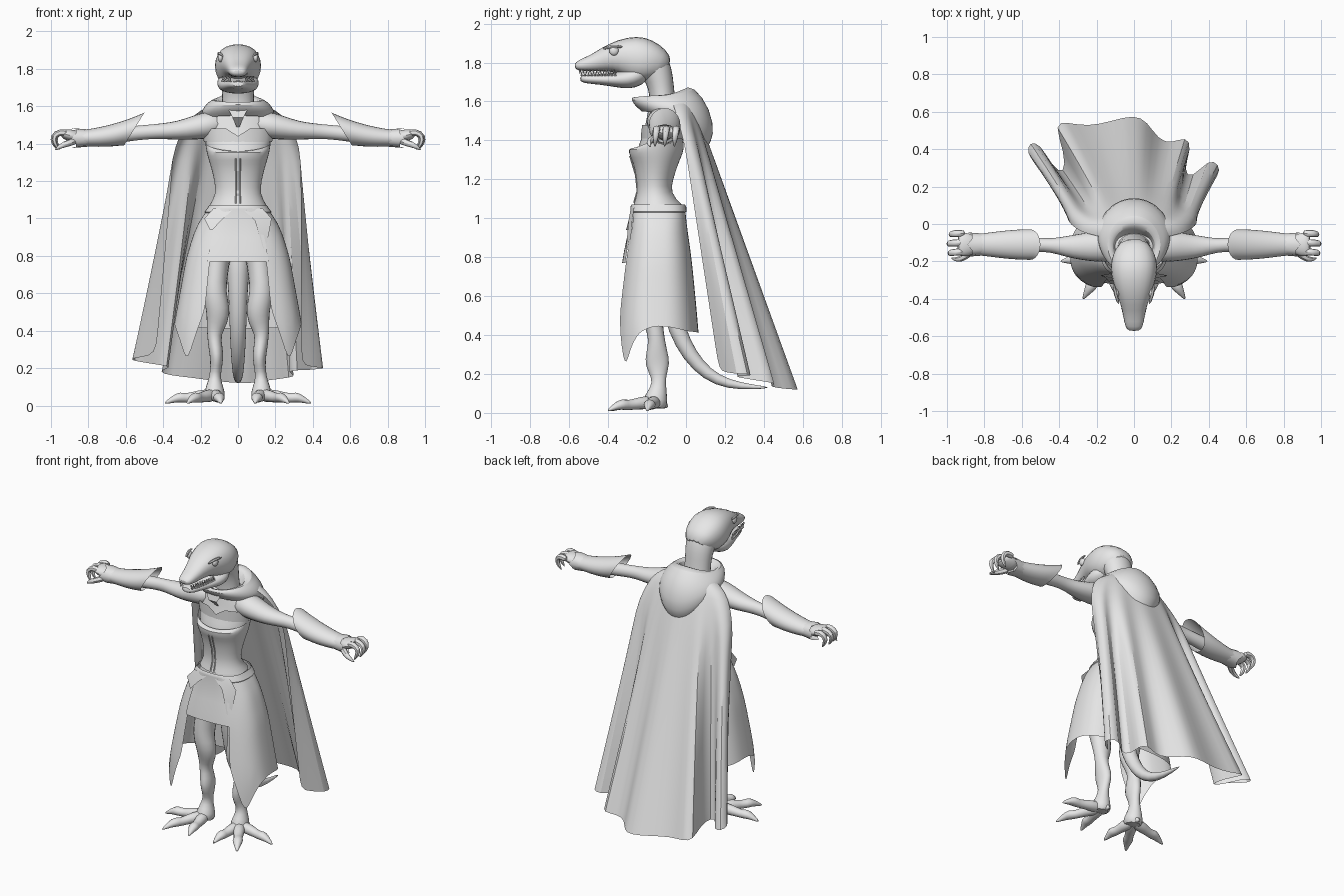
import bpy, bmesh, math
from mathutils import Vector

GREY = bpy.data.materials.new("plain grey")
GREY.diffuse_color = (0.8, 0.8, 0.8, 1)


def finish(name, bm, sub=1, mirror=False, angle=55):
    bmesh.ops.recalc_face_normals(bm, faces=bm.faces[:])
    me = bpy.data.meshes.new(name)
    bm.to_mesh(me)
    bm.free()
    me.materials.append(GREY)
    ob = bpy.data.objects.new(name, me)
    bpy.context.collection.objects.link(ob)
    bpy.ops.object.select_all(action='DESELECT')
    ob.select_set(True)
    bpy.context.view_layer.objects.active = ob
    bpy.ops.object.shade_smooth_by_angle(angle=math.radians(angle))
    if mirror:
        ob.modifiers.new("mirror", 'MIRROR')
    if sub:
        m = ob.modifiers.new("subdivide", 'SUBSURF')
        m.levels = m.render_levels = sub
    return ob


def loft(name, rings, closed=True, cap=True, **kw):
    """Skin a list of equally long point rows."""
    bm = bmesh.new()
    rows = [[bm.verts.new(p) for p in r] for r in rings]
    n = len(rows[0])
    for a, b in zip(rows, rows[1:]):
        for i in range(n if closed else n - 1):
            j = (i + 1) % n
            bm.faces.new((a[i], a[j], b[j], b[i]))
    if cap and closed:
        bm.faces.new(rows[0])
        bm.faces.new(rows[-1])
    return finish(name, bm, **kw)


def spow(v, p):
    return math.copysign(abs(v) ** p, v)


def tube(name, pts, ref=(0, 1, 0), n=10, cap=True, p=1.0, **kw):
    """Sweep a (super)ellipse along points (x, y, z, radius_u[, radius_v])."""
    ps = [Vector(q[:3]) for q in pts]
    rings = []
    for i, q in enumerate(pts):
        t = (ps[min(i + 1, len(ps) - 1)] - ps[max(i - 1, 0)]).normalized()
        u = Vector(ref).cross(t).normalized()
        v = t.cross(u)
        rings.append([ps[i] + u * q[3] * spow(math.cos(a), p) + v * q[-1] * spow(math.sin(a), p)
                      for a in (k * math.tau / n for k in range(n))])
    return loft(name, rings, cap=cap, **kw)


def oval(z, cy, rx, ry, n=20):
    return [(rx * math.sin(a), cy - ry * math.cos(a), z) for a in (k * math.tau / n for k in range(n))]


def lerp_table(t, table):
    for (a, va), (b, vb) in zip(table, table[1:]):
        if t <= b:
            return va + (vb - va) * max(0, t - a) / (b - a)
    return table[-1][1]


Z = (0, 0, 1)

# Head: skull stations (y, half width, bottom z, top z), jaw the same way
skull = [(-.572, .03, 1.765, 1.79), (-.55, .05, 1.755, 1.815), (-.48, .06, 1.752, 1.84),
         (-.42, .077, 1.752, 1.88), (-.35, .105, 1.745, 1.92), (-.27, .128, 1.70, 1.945),
         (-.20, .13, 1.69, 1.925), (-.14, .105, 1.70, 1.88), (-.10, .07, 1.70, 1.82)]
jaw = [(-.545, .03, 1.705, 1.735), (-.52, .048, 1.692, 1.738), (-.44, .068, 1.686, 1.74),
       (-.36, .095, 1.672, 1.75), (-.30, .118, 1.66, 1.77), (-.25, .115, 1.675, 1.79), (-.20, .09, 1.72, 1.80)]
for name, st in (("skull", skull), ("lower_jaw", jaw)):
    tube(name, [(0, y, (a + b) / 2, w, (b - a) / 2) for y, w, a, b in st], ref=Z, n=12, p=.85)
tube("neck", [(0, -.11, 1.48, .10, .08), (0, -.115, 1.57, .09, .07), (0, -.125, 1.65, .087, .067),
              (0, -.135, 1.71, .092, .074), (0, -.16, 1.78, .10, .088), (0, -.20, 1.84, .10, .09),
              (0, -.25, 1.87, .09, .06)], n=12)

# Eyes with brow ridges
bm = bmesh.new()
bmesh.ops.create_uvsphere(bm, u_segments=12, v_segments=8, radius=.024)
for v in bm.verts:
    v.co = (v.co.x * .6 + .094, v.co.y - .37, v.co.z + 1.86)
finish("eye", bm, sub=0, mirror=True)
tube("brow", [(.08, -.43, 1.868, .008), (.097, -.385, 1.886, .011), (.108, -.32, 1.88, .008)],
     ref=Z, n=6, mirror=True)

# Teeth: two rows of small spikes on each side
bm = bmesh.new()
for row, (base, tip) in enumerate(((1.762, 1.738), (1.73, 1.756))):
    for i in range(11):
        f = (i + .5 * row) / 11
        x, y = .04 + .045 * f, -.545 + .19 * f
        ring = [bm.verts.new((x + .007 * math.cos(a), y + .007 * math.sin(a), base))
                for a in (k * math.tau / 4 for k in range(4))]
        top = bm.verts.new((x, y, tip))
        for k in range(4):
            bm.faces.new((ring[k], ring[(k + 1) % 4], top))
finish("teeth", bm, sub=0, mirror=True, angle=20)

# Torso and laced bodice
body = [(1.61, -.11, .09, .07), (1.56, -.11, .16, .085), (1.50, -.115, .195, .09), (1.42, -.125, .178, .10),
        (1.35, -.14, .165, .115), (1.27, -.155, .14, .108), (1.20, -.16, .122, .09), (1.13, -.165, .114, .08),
        (1.07, -.145, .15, .12), (1.0, -.14, .175, .13), (.9, -.14, .17, .125), (.82, -.13, .1, .08)]
loft("torso", [oval(*r) for r in body])
rings = [oval(z, cy, rx + .005, ry + .005) for z, cy, rx, ry in body[8:4:-1]]
rings += [oval(1.31, -.155, .158, .13), oval(1.36, -.155, .172, .15), oval(1.41, -.14, .178, .125)]
rings[-1] = [(x, y, z - .05 * max(0, -(y + .14) / .125)) for x, y, z in rings[-1]]
loft("bodice", rings, cap=False)
loft("chest_band", [[(x, y, z - (.04 if k and abs(x) < .03 and y < -.13 else 0))
                     for x, y, z in oval(z0, -.122, rx, .108)]
                    for k, (z0, rx) in enumerate(((1.41, .182), (1.48, .198)))], cap=False, sub=0)
for s in (-1, 1):
    tube("bodice_lace_edge", [(s * .012, -.268, 1.08, .004), (s * .01, -.25, 1.14, .004),
                              (s * .01, -.258, 1.22, .004), (s * .012, -.288, 1.32, .004)], n=4, sub=0)

# Arms, flared bracers with slanted openings, and clawed hands
tube("arm", [(.08, -.115, 1.51, .09, .08), (.19, -.12, 1.495, .09, .075), (.28, -.122, 1.475, .075, .06),
             (.36, -.12, 1.468, .06, .048), (.44, -.115, 1.465, .038, .042), (.52, -.11, 1.46, .04, .04),
             (.68, -.11, 1.44, .05, .045), (.86, -.11, 1.43, .042, .036)], ref=Z, n=10, mirror=True)
rings = []
for x, z, ry, rz, slant in ((.845, 1.43, .062, .046, 0), (.82, 1.43, .06, .046, 0), (.74, 1.435, .072, .055, .1),
                            (.65, 1.45, .082, .068, .3), (.59, 1.467, .085, .08, .5), (.555, 1.478, .085, .092, .62)):
    rings.append([(x - slant * rz * math.sin(a), -.11 + ry * math.cos(a), z + rz * math.sin(a))
                  for a in (k * math.tau / 12 for k in range(12))])
loft("bracer", rings, cap=False, mirror=True)
loft("bracer_cuff", [[(x + (.025 if k % 3 == 0 and r > .05 else 0), -.11 + (r + .012) * math.cos(k * math.tau / 12),
                       1.43 + r * math.sin(k * math.tau / 12)) for k in range(12)]
                     for x, r in ((.80, .046), (.865, .053))], cap=False, sub=0, mirror=True)
tube("palm", [(.84, -.11, 1.43, .045, .032), (.88, -.11, 1.44, .064, .036), (.92, -.11, 1.45, .07, .032),
              (.945, -.11, 1.455, .055, .02)], ref=Z, mirror=True)
for y, d in ((-.05, .0), (-.10, .012), (-.15, .006)):
    tube("finger", [(.90, y, 1.45, .024), (.95, y, 1.465, .023), (.982 + d, y - .004, 1.44, .02),
                    (.975 + d, y - .008, 1.40, .016), (.95 + d, y - .01, 1.365, .003)], n=6, mirror=True)
tube("thumb", [(.86, -.135, 1.42, .025), (.90, -.175, 1.405, .022), (.945, -.195, 1.39, .018),
               (.98, -.18, 1.365, .003)], ref=Z, n=6, mirror=True)

# Legs and three-toed clawed feet
tube("leg", [(.09, -.13, .93, .09, .11), (.112, -.14, .8, .075, .10), (.118, -.16, .70, .068, .085),
             (.13, -.18, .60, .068, .068), (.105, -.18, .52, .068, .06), (.11, -.165, .45, .062, .05),
             (.13, -.15, .38, .038, .042), (.12, -.15, .31, .04, .058), (.112, -.147, .25, .038, .07),
             (.12, -.14, .18, .03, .036), (.125, -.14, .13, .036, .042), (.125, -.155, .075, .06, .065),
             (.125, -.165, .02, .06, .07)], n=10, mirror=True)
for x, y in ((.09, -.39), (.275, -.405), (.395, -.2)):
    hx, hy = .125, -.16
    steps = ((0, .055, .045, .042), (.35, .05, .036, .034), (.55, .038, .026, .026), (.68, .045, .038, .032),
             (.8, .036, .024, .022), (1.0, .01, .005, .005))
    tube("toe", [(hx + (x - hx) * f, hy + (y - hy) * f, z, a, b) for f, z, a, b in steps],
         ref=Z, n=8, mirror=True)
tube("heel_claw", [(.12, -.15, .05, .035), (.118, -.115, .045, .028), (.115, -.09, .03, .008)],
     ref=Z, n=6, mirror=True)

# Tail
tube("tail", [(0, -.08, .92, .085), (0, -.09, .7, .06), (0, -.07, .5, .05), (0, -.02, .36, .045),
              (0, .06, .24, .038), (0, .16, .165, .03), (0, .28, .135, .02), (0, .43, .13, .004)], ref=(1, 0, 0))

# Split skirt with pointed front corners, plus apron and belt
hem = [(26, .50), (36, .37), (46, .21), (56, .32), (70, .41), (90, .45), (130, .42), (180, .41)]
flare = [(0, (.155, .137, -.142)), (.14, (.22, .143, -.14)), (.4, (.275, .173, -.145)), (.7, (.31, .195, -.148)),
         (1, (.345, .215, -.15))]


def skirt_point(deg, z, grow=0.0):
    f = min(max((1.06 - z) / .64, 0), 1.25)
    rx, ry, cy = (lerp_table(f, [(k, v[i]) for k, v in flare]) for i in range(3))
    a = math.radians(deg)
    return ((rx + grow) * spow(math.sin(a), .75), cy - (ry + grow) * spow(math.cos(a), .75), z)


angles = [26 + 7.7 * i for i in range(41)]
loft("skirt", [[skirt_point(d, 1.06 + (lerp_table(min(d, 360 - d), hem) - 1.06) * k / 7) for d in angles]
               for k in range(8)], closed=False)
loft("apron", [[skirt_point(d, z, .006) for d in range(-28, 29, 4)] for z in (1.05, .98, .9, .83, .77)],
     closed=False, sub=0)
loft("belt", [[skirt_point(k * 10, z, g) for k in range(36)]
              for z, g in ((1.07, .0), (1.06, .006), (1.035, .006), (1.03, .0))], cap=False, sub=0)
for s, low in ((-1, .94), (1, .84)):
    loft("belt_sash", [[(s * x0, y, z0), (s * x1, y + .02, z1)] for x0, z0, x1, z1, y in (
        (.03, 1.045, .13, 1.055, -.285), (.09, .99, .18, 1.0, -.295), (.135, low, .15, low, -.308))],
        closed=False, sub=0)

# Pleated cape: hem points left to right, drawn up to the shoulders
HEM = [(-.44, .22, .27), (-.52, .31, .26), (-.575, .38, .25), (-.56, .44, .24), (-.50, .43, .23), (-.44, .31, .22),
       (-.37, .26, .21), (-.37, .38, .20), (-.43, .54, .18), (-.36, .545, .16), (-.25, .52, .15), (-.12, .55, .13),
       (0, .585, .12), (.07, .55, .12), (.13, .45, .13), (.20, .43, .14), (.28, .47, .15), (.31, .41, .16),
       (.26, .28, .18), (.31, .24, .19), (.40, .35, .19), (.455, .32, .20), (.46, .26, .20), (.38, .20, .21),
       (.34, .17, .22)]
n = len(HEM) - 1
rows = []
for top, x_r, y_b, y_d in ((1.64, .13, .0, .08), (1.60, .21, .03, .09), (1.55, .28, .055, .10)):
    rows.append([(x_r * math.sin(u * 1.5), y_b - y_d * u * u, top - .03 * u * u)
                 for u in (2 * i / n - 1 for i in range(n + 1))])
for k in range(1, 11):
    f = k / 10
    row = []
    for i, (hx, hy, hz) in enumerate(HEM):
        u = 2 * i / n - 1
        x0, y0, z0 = .335 * math.sin(u * 1.5), .075 - .10 * u * u, 1.50
        row.append((x0 + (hx - x0) * f ** 1.1, y0 + (hy - y0) * f, z0 + (hz - z0) * f))
    rows.append(row)
loft("cape", rows, closed=False)

# Lowered hood: draped collar with a point down the back
rings = []
for rx, yf, yb, zf, zs, zb in ((.19, -.23, .11, 1.55, 1.54, 1.36), (.20, -.265, .15, 1.58, 1.56, 1.42),
                               (.185, -.285, .13, 1.61, 1.60, 1.56), (.14, -.275, .04, 1.63, 1.64, 1.685),
                               (.11, -.22, -.02, 1.60, 1.63, 1.67), (.10, -.19, -.05, 1.56, 1.58, 1.60)):
    ring = []
    for i in range(24):
        a = i * math.tau / 24
        c = math.cos(a)
        z = zs + (zf - zs) * max(0, c) ** 2 + (zb - zs) * max(0, -c) ** 1.6
        ring.append((rx * math.sin(a), (yf + yb) / 2 + (yf - yb) / 2 * c, z))
    rings.append(ring)
loft("hood", rings, cap=False)
loft("hood_clasp", [[(-.05, -.255, 1.58), (.05, -.255, 1.58)], [(-.03, -.265, 1.54), (.03, -.265, 1.54)],
                    [(-.008, -.215, 1.49), (.008, -.215, 1.49)]], closed=False, sub=0)
